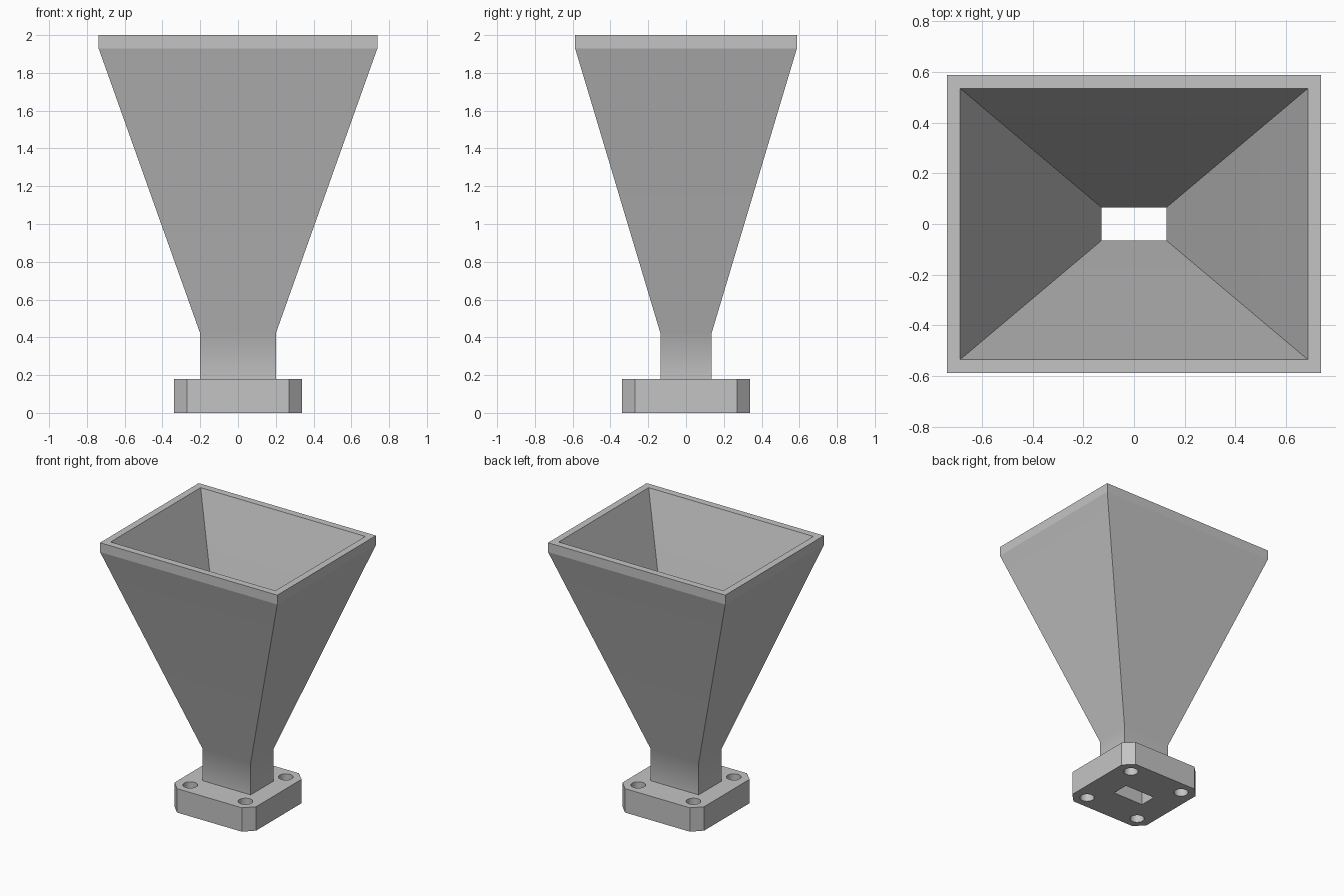
import bpy, bmesh, math

cube = bpy.data.objects.get("Cube")
if cube:
    bpy.data.objects.remove(cube, do_unlink=True)

grey = bpy.data.materials.new("metal grey")
grey.use_nodes = True
colour = (0.55, 0.55, 0.55, 1)
grey.diffuse_color = colour
grey.node_tree.nodes["Principled BSDF"].inputs["Base Color"].default_value = colour


def rectangle(hx, hy):
    return [(-hx, -hy), (hx, -hy), (hx, hy), (-hx, hy)]


def circle(cx, cy, r, n=32):
    return [(cx + r * math.cos(math.tau * i / n), cy + r * math.sin(math.tau * i / n))
            for i in range(n)]


def smooth(obj):
    bpy.ops.object.select_all(action="DESELECT")
    obj.select_set(True)
    bpy.context.view_layer.objects.active = obj
    bpy.ops.object.shade_smooth_by_angle(angle=math.radians(30))


BORE = (0.128, 0.065)
FLANGE_TOP = 0.18
THROAT = 0.42

# Mounting flange: chamfered square with four bolt holes and the bore
half, flat = 0.34, 0.27
octagon = [(half, -flat), (half, flat), (flat, half), (-flat, half),
           (-half, flat), (-half, -flat), (-flat, -half), (flat, -half)]
outlines = [octagon, rectangle(*BORE)]
outlines += [circle(sx * 0.23, sy * 0.24, 0.05) for sx in (-1, 1) for sy in (-1, 1)]

curve = bpy.data.curves.new("mounting_flange", "CURVE")
curve.dimensions = "2D"
curve.fill_mode = "BOTH"
curve.extrude = FLANGE_TOP / 2
for outline in outlines:
    spline = curve.splines.new("POLY")
    spline.points.add(len(outline) - 1)
    for point, (x, y) in zip(spline.points, outline):
        point.co = (x, y, 0, 1)
    spline.use_cyclic_u = True
curve.materials.append(grey)
flange = bpy.data.objects.new("mounting_flange", curve)
flange.location.z = FLANGE_TOP / 2
bpy.context.collection.objects.link(flange)
bpy.ops.object.select_all(action="DESELECT")
flange.select_set(True)
bpy.context.view_layer.objects.active = flange
bpy.ops.object.convert(target="MESH")
smooth(flange)

# Horn: rectangular rings lofted up the outside, over the rim and down the inside
rings = [(0.2, 0.135, FLANGE_TOP), (0.2, 0.135, THROAT),
         (0.738, 0.587, 1.93), (0.738, 0.587, 2.0),
         (0.686, 0.535, 2.0), (*BORE, THROAT), (*BORE, FLANGE_TOP)]
bm = bmesh.new()
loops = [[bm.verts.new((x, y, z)) for x, y in rectangle(hx, hy)] for hx, hy, z in rings]
for low, high in zip(loops, loops[1:]):
    for i in range(4):
        j = (i + 1) % 4
        bm.faces.new((low[i], low[j], high[j], high[i]))
mesh = bpy.data.meshes.new("horn")
bm.to_mesh(mesh)
bm.free()
mesh.materials.append(grey)
horn = bpy.data.objects.new("horn", mesh)
bpy.context.collection.objects.link(horn)
smooth(horn)

# Crisp lower edge of the rim band, soft bend at the throat
for edge in mesh.edges:
    if all(abs(mesh.vertices[v].co.z - 1.93) < 0.001 for v in edge.vertices):
        edge.use_edge_sharp = True
weighted = horn.modifiers.new("soft throat", "WEIGHTED_NORMAL")
weighted.keep_sharp = True
